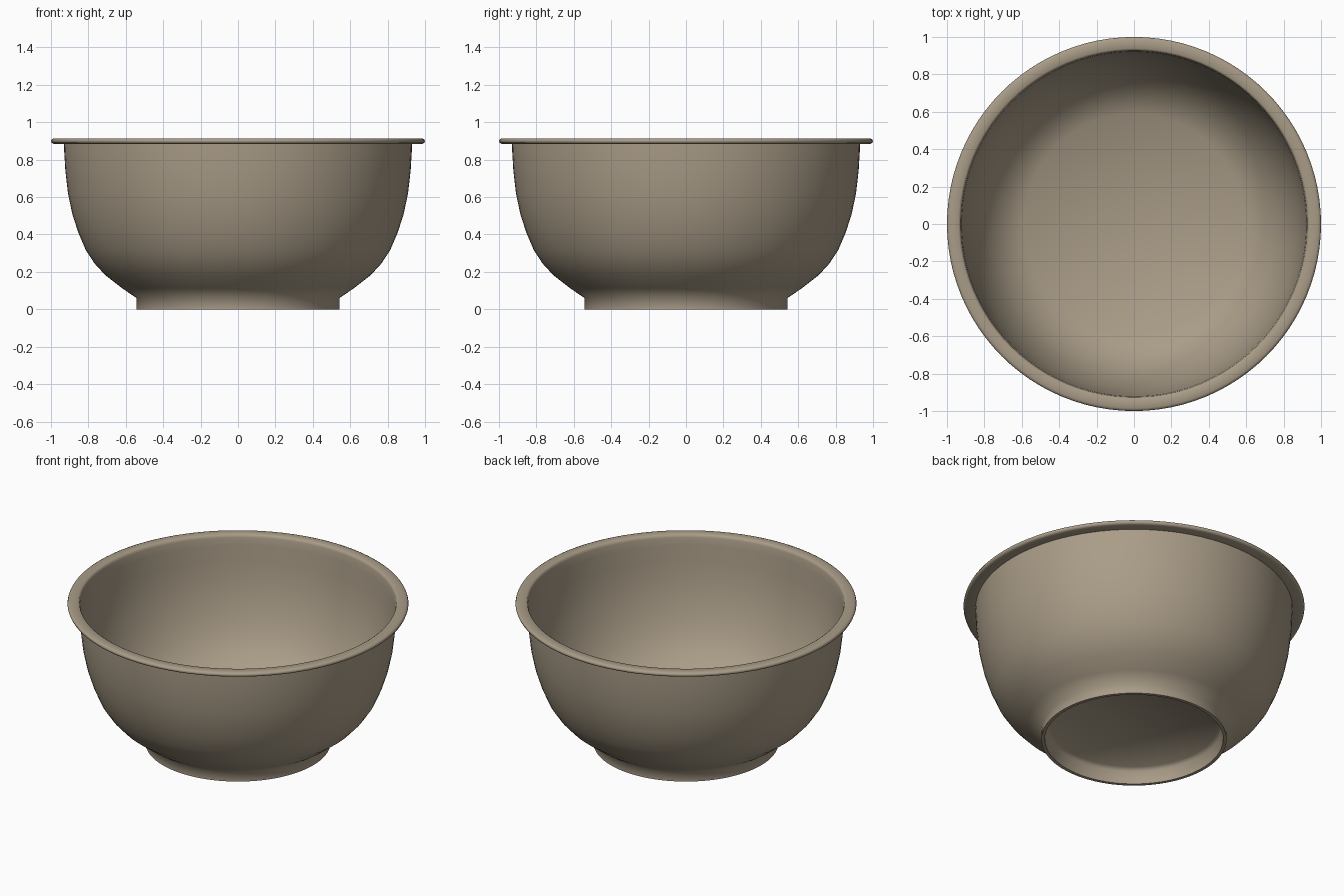
import bpy
import bmesh
import math

SEGMENTS = 96

cube = bpy.data.objects.get("Cube")
if cube:
    bpy.data.objects.remove(cube, do_unlink=True)

clay = bpy.data.materials.new("warm_taupe")
clay.use_nodes = True
colour = (0.40, 0.335, 0.245, 1)
clay.diffuse_color = colour
clay.node_tree.nodes["Principled BSDF"].inputs["Base Color"].default_value = colour


def lathe(name, profile):
    """Spin a radius/height profile around the z axis."""
    bm = bmesh.new()
    verts = [bm.verts.new((r, 0, z)) for r, z in profile]
    edges = [bm.edges.new(pair) for pair in zip(verts, verts[1:])]
    bmesh.ops.spin(bm, geom=verts + edges, cent=(0, 0, 0), axis=(0, 0, 1),
                   angle=math.tau, steps=SEGMENTS)
    bmesh.ops.remove_doubles(bm, verts=bm.verts, dist=0.0005)
    bmesh.ops.recalc_face_normals(bm, faces=bm.faces)
    mesh = bpy.data.meshes.new(name)
    bm.to_mesh(mesh)
    bm.free()
    mesh.materials.append(clay)
    obj = bpy.data.objects.new(name, mesh)
    bpy.context.collection.objects.link(obj)
    bpy.ops.object.select_all(action="DESELECT")
    obj.select_set(True)
    bpy.context.view_layer.objects.active = obj
    bpy.ops.object.shade_smooth_by_angle(angle=math.radians(60))
    return obj


# Foot ring around a hollow underside with a softened inner corner
foot = [(0, 0.1), (0.495, 0.1), (0.515, 0.08), (0.523, 0), (0.543, 0),
        (0.543, 0.06)]

# Curved outer wall
wall = [(0.62, 0.113), (0.71, 0.183), (0.767, 0.245), (0.813, 0.315),
        (0.854, 0.41), (0.886, 0.51), (0.909, 0.62), (0.923, 0.74),
        (0.929, 0.84), (0.93, 0.885)]

# Rounded flat lip
lip = [(0.985, 0.885), (0.996, 0.89), (1, 0.9), (0.996, 0.909),
       (0.985, 0.914), (0.938, 0.914), (0.93, 0.909), (0.926, 0.895)]

# Thin inner wall follows the outer one down to the flat floor
inner = [(r - 0.008, z + 0.006) for r, z in reversed(wall[1:-1])]
floor = [(0.59, 0.113), (0, 0.113)]

lathe("bowl", foot + wall + lip + inner + floor)
